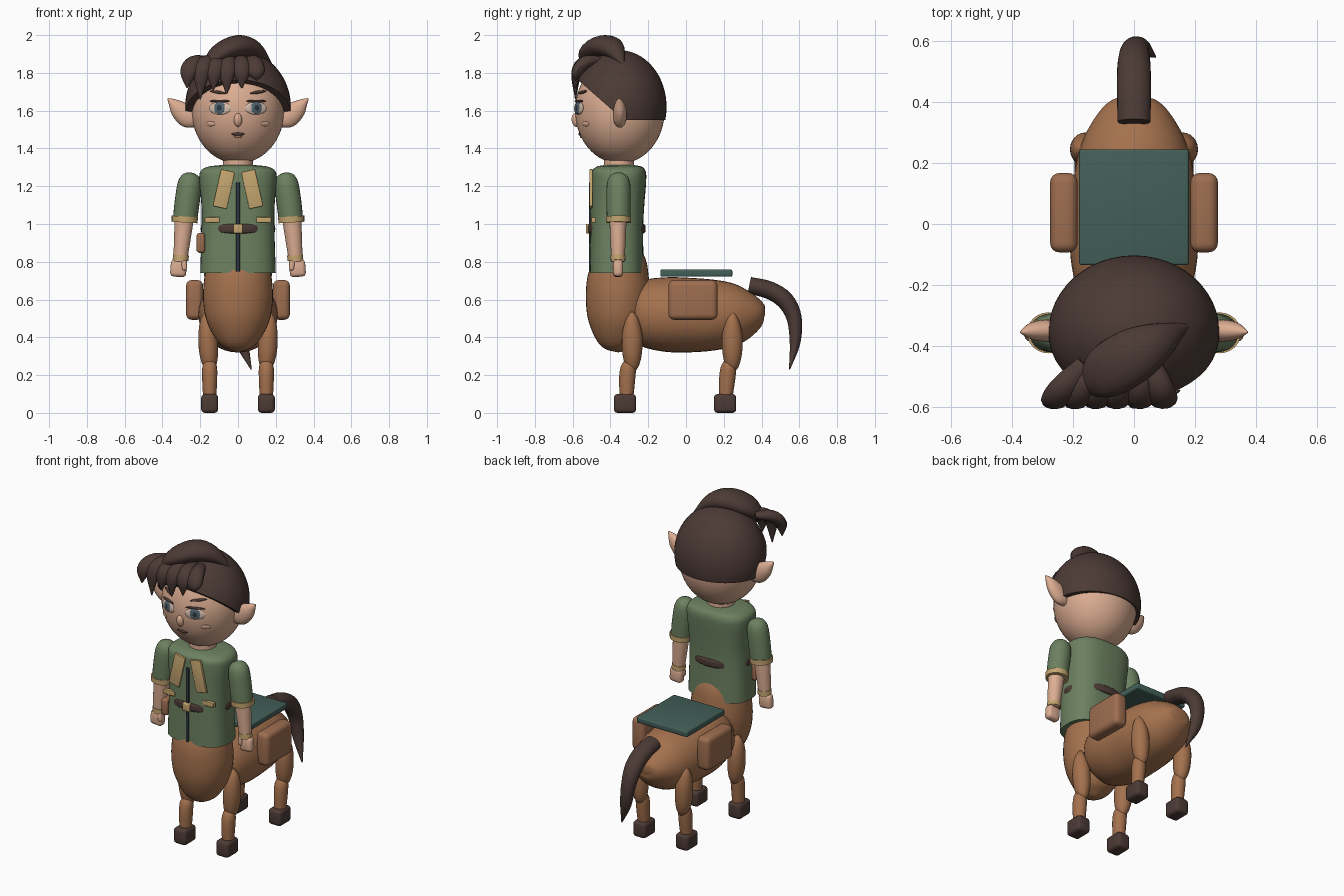
import bpy, bmesh, math
from mathutils import Vector, Matrix

if "Cube" in bpy.data.objects:
    bpy.data.objects.remove(bpy.data.objects["Cube"])


def material(name, *rgb):
    m = bpy.data.materials.new(name)
    m.use_nodes = True
    m.diffuse_color = (*rgb, 1)
    m.node_tree.nodes["Principled BSDF"].inputs["Base Color"].default_value = (*rgb, 1)
    return m


skin = material("skin", .72, .42, .29)
green = material("jacket green", .15, .22, .118)
coat = material("coat brown", .37, .165, .075)
leather = material("leather", .34, .155, .08)
dark = material("dark brown", .072, .043, .036)
teal = material("pad teal", .056, .115, .098)
tan = material("trim tan", .56, .38, .16)
navy = material("zip navy", .026, .038, .053)
blue = material("iris blue", .09, .14, .17)
pale = material("eye white", .68, .52, .42)
parts = []


def finish(name, bm, mat):
    bmesh.ops.recalc_face_normals(bm, faces=bm.faces)
    mesh = bpy.data.meshes.new(name)
    bm.to_mesh(mesh)
    bm.free()
    mesh.materials.append(mat)
    ob = bpy.data.objects.new(name, mesh)
    bpy.context.collection.objects.link(ob)
    parts.append(ob)
    return ob


def tube(name, pts, mat, ref=(1, 0, 0), power=2, sides=24, steps=4):
    """Smooth loft through stations (x, y, z, radius along ref, other radius)."""
    p = [Vector(q) for q in pts]
    p = [p[0] * 2 - p[1]] + p + [p[-1] * 2 - p[-2]]
    line = []
    for a, b, c, d in zip(p, p[1:], p[2:], p[3:]):
        for i in range(steps):
            t = i / steps
            line.append((b * 2 + (c - a) * t + (a * 2 - b * 5 + c * 4 - d) * t * t
                         + (b * 3 - a - c * 3 + d) * t ** 3) / 2)
    line.append(p[-2])
    bm = bmesh.new()
    rings = []
    for i, q in enumerate(line):
        tangent = (line[min(i + 1, len(line) - 1)] - line[max(i - 1, 0)])
        tangent = Vector(tangent[:3]).normalized()
        side = Vector(ref)
        side = (side - tangent * side.dot(tangent)).normalized()
        other = tangent.cross(side)
        ring = []
        for k in range(sides):
            ang = math.tau * k / sides
            c, s = (math.copysign(abs(v) ** (2 / power), v) for v in (math.cos(ang), math.sin(ang)))
            ring.append(bm.verts.new(Vector(q[:3]) + side * c * max(q[3], .002)
                                     + other * s * max(q[4], .002)))
        rings.append(ring)
    for a, b in zip(rings, rings[1:]):
        for k in range(sides):
            n = (k + 1) % sides
            bm.faces.new((a[k], a[n], b[n], b[k]))
    bm.faces.new(rings[0])
    bm.faces.new(rings[-1])
    return finish(name, bm, mat)


def box(name, center, size, mat, bevel=.01, turn=0, segments=3):
    bm = bmesh.new()
    m = Matrix.Translation(center) @ Matrix.Rotation(turn, 4, "Y") @ Matrix.Diagonal((*size, 1))
    bmesh.ops.create_cube(bm, size=1, matrix=m)
    bmesh.ops.bevel(bm, geom=bm.edges[:], offset=bevel, segments=segments, profile=.5, affect="EDGES")
    return finish(name, bm, mat)


def ball(name, center, radii, mat, rot=None, u=32, v=20, cuts=()):
    bm = bmesh.new()
    m = Matrix.Translation(center) @ (rot or Matrix()) @ Matrix.Diagonal((*radii, 1))
    bmesh.ops.create_uvsphere(bm, u_segments=u, v_segments=v, radius=1, matrix=m)
    for co, no in cuts:
        geom = bm.verts[:] + bm.edges[:] + bm.faces[:]
        cut = bmesh.ops.bisect_plane(bm, geom=geom, plane_co=co, plane_no=no, clear_inner=True)
        bmesh.ops.holes_fill(bm, edges=[e for e in cut["geom_cut"] if isinstance(e, bmesh.types.BMEdge)])
    return finish(name, bm, mat)


# Head and neck
HEAD, HR = Vector((0, -.35, 1.6)), Vector((.245, .237, .28))
ball("head", HEAD, HR, skin, u=48, v=32)
tube("neck", [(0, -.355, 1.25, .08, .08), (0, -.355, 1.37, .08, .08)], skin)


def on_face(name, x, z, w, h, depth, mat, out=0, tilt=0):
    """Flat oval lying on the face surface."""
    dx, dz = x / HR.x, (z - HEAD.z) / HR.z
    y = -HR.y * math.sqrt(1 - dx * dx - dz * dz)
    n = Vector((dx / HR.x, y / HR.y ** 2, dz / HR.z)).normalized()
    rot = n.to_track_quat("Y", "Z").to_matrix().to_4x4() @ Matrix.Rotation(tilt, 4, "Y")
    ball(name, HEAD + Vector((x, y, z - HEAD.z)) + n * out, (w, depth, h), mat, rot, 20, 12)


on_face("nose", 0, 1.55, .022, .036, .022, skin)
on_face("mouth", 0, 1.476, .036, .008, .008, dark)
on_face("lower_lip", 0, 1.462, .022, .007, .006, leather)

# Hair cap, cut level at the back and slanted to the forehead
ball("hair_cap", (0, -.353, 1.62), (.28, .25, .3), dark, u=48, v=32,
     cuts=[((0, 0, 1.55), (0, 0, 1)), ((0, -.33, 1.55), (0, .22, .25))])
tube("hair_crest", [(-.17, -.53, 1.83, .03, .02), (-.1, -.49, 1.9, .085, .05),
                    (0, -.43, 1.94, .09, .06), (.09, -.38, 1.92, .06, .045),
                    (.18, -.33, 1.84, .004, .004)], dark, ref=(.3, -1, 0))
for i, (x, z) in enumerate([(-.27, 1.72), (-.2, 1.66), (-.13, 1.71), (-.06, 1.69),
                            (.02, 1.72), (.1, 1.76)]):
    tube(f"fringe_lock_{i + 1}", [(x * .6, -.46, 1.87, .03, .02), (x * .85, -.535, 1.855, .045, .035),
                                  (x * .97, -.58, 1.8, .045, .028), (x, -.585, z, .003, .003)],
         dark, sides=14)

# Jacket, belt and front trim
tube("jacket", [(0, -.367, .74, .2, .143), (0, -.367, .97, .193, .14), (0, -.363, 1.1, .194, .142),
                (0, -.357, 1.23, .205, .146), (0, -.355, 1.28, .198, .142),
                (0, -.355, 1.303, .16, .12), (0, -.355, 1.312, .09, .08)], green, power=2.7, sides=40)
tube("belt", [(0, -.367, .95, .185, .143), (0, -.367, .96, .196, .152),
              (0, -.367, .99, .196, .152), (0, -.367, 1, .185, .143)], dark, sides=40)
box("buckle", (0, -.515, .975), (.05, .03, .05), tan, .005)
box("zip", (0, -.507, .98), (.02, .014, .48), navy, .003)
box("belt_pouch", (-.197, -.43, .9), (.045, .08, .105), leather, .015)

# Paired parts
for side, s in (("left", 1), ("right", -1)):
    # Face details
    on_face(f"{side}_eye", s * .095, 1.613, .062, .034, .01, pale)
    on_face(f"{side}_iris", s * .095, 1.615, .031, .033, .006, blue, .007)
    on_face(f"{side}_pupil", s * .095, 1.615, .014, .016, .004, navy, .011)
    on_face(f"{side}_lash", s * .095, 1.65, .058, .007, .008, dark, .004)
    on_face(f"{side}_brow", s * .105, 1.697, .05, .008, .008, dark, .002, s * .15)
    on_face(f"{side}_cheek", s * .145, 1.53, .03, .013, .006, skin)
    tube(f"{side}_ear", [(s * .21, -.35, 1.54, .025, .03), (s * .26, -.35, 1.565, .036, .058),
                         (s * .31, -.35, 1.605, .034, .05), (s * .345, -.352, 1.64, .022, .026),
                         (s * .372, -.355, 1.665, .003, .003)], skin, ref=(0, 1, 0))

    # Jacket trim
    box(f"{side}_lapel", (s * .075, -.503, 1.185), (.075, .016, .2), tan, .003, -s * .22)
    box(f"{side}_pocket_flap", (s * .137, -.49, 1.022), (.08, .024, .03), tan, .004)

    # Arm
    tube(f"{side}_sleeve", [(s * .25, -.357, 1.272, .015, .015), (s * .252, -.357, 1.255, .045, .045),
                            (s * .257, -.357, 1.21, .063, .062), (s * .27, -.357, 1.11, .066, .064),
                            (s * .28, -.357, 1.025, .064, .062)], green)
    tube(f"{side}_sleeve_cuff", [(s * .281, -.357, 1.04, .07, .067),
                                 (s * .283, -.357, 1.008, .068, .066)], tan)
    tube(f"{side}_forearm", [(s * .285, -.36, 1.02, .05, .045), (s * .295, -.36, .92, .044, .041),
                             (s * .306, -.36, .8, .036, .034)], skin)
    tube(f"{side}_wristband", [(s * .302, -.36, .835, .042, .039),
                               (s * .304, -.36, .808, .042, .039)], tan)
    box(f"{side}_hand", (s * .315, -.36, .765), (.085, .052, .09), skin, .02, -s * .08)
    box(f"{side}_thumb", (s * .285, -.375, .782), (.028, .035, .055), skin, .01, s * .1)

    # Legs
    for end, y, lean in (("front", -.285, -.03), ("rear", .245, -.035)):
        tube(f"{end}_{side}_upper_leg", [
            (s * .165, y, .535, .008, .008), (s * .165, y, .49, .035, .035),
            (s * .16, y, .41, .05, .054), (s * .155, y, .32, .05, .052),
            (s * .15, y, .25, .035, .036), (s * .15, y, .21, .006, .008)], coat)
        tube(f"{end}_{side}_lower_leg", [
            (s * .15, y - .01, .29, .015, .012), (s * .15, y - .018, .25, .037, .038),
            (s * .15, y - .026, .19, .04, .043), (s * .15, y + lean, .08, .035, .036)], coat)
        box(f"{end}_{side}_hoof", (s * .15, y - .038, .05), (.09, .118, .1), dark, .02)

    box(f"{side}_saddlebag", (s * .23, .037, .598), (.09, .26, .21), leather, .03, segments=4)

# Animal body
tube("chest", [(0, -.35, .322, .01, .01), (0, -.355, .355, .085, .085), (0, -.36, .42, .135, .13),
               (0, -.36, .5, .17, .16), (0, -.36, .6, .185, .17), (0, -.358, .7, .18, .166),
               (0, -.35, .78, .165, .145), (0, -.36, .84, .14, .12)], coat, sides=36)
tube("barrel", [(0, -.31, .53, .1, .1), (0, -.24, .53, .175, .17), (0, -.12, .522, .207, .196),
                (0, 0, .518, .207, .198), (0, .15, .518, .198, .187), (0, .27, .522, .17, .16),
                (0, .36, .53, .12, .105), (0, .405, .535, .075, .055), (0, .418, .535, .03, .02)],
     coat, sides=36)
box("saddle_pad", (0, .055, .74), (.36, .38, .038), teal, .008)
tube("tail", [(0, .335, .675, .054, .045), (0, .44, .65, .056, .047), (0, .525, .595, .054, .047),
              (.004, .573, .5, .045, .04), (.022, .577, .37, .035, .028), (.07, .548, .23, .003, .003)], dark)

# Smooth shading with sharp edges kept
bpy.ops.object.select_all(action="DESELECT")
for ob in parts:
    ob.select_set(True)
bpy.context.view_layer.objects.active = parts[0]
bpy.ops.object.shade_smooth_by_angle(angle=math.radians(35))
